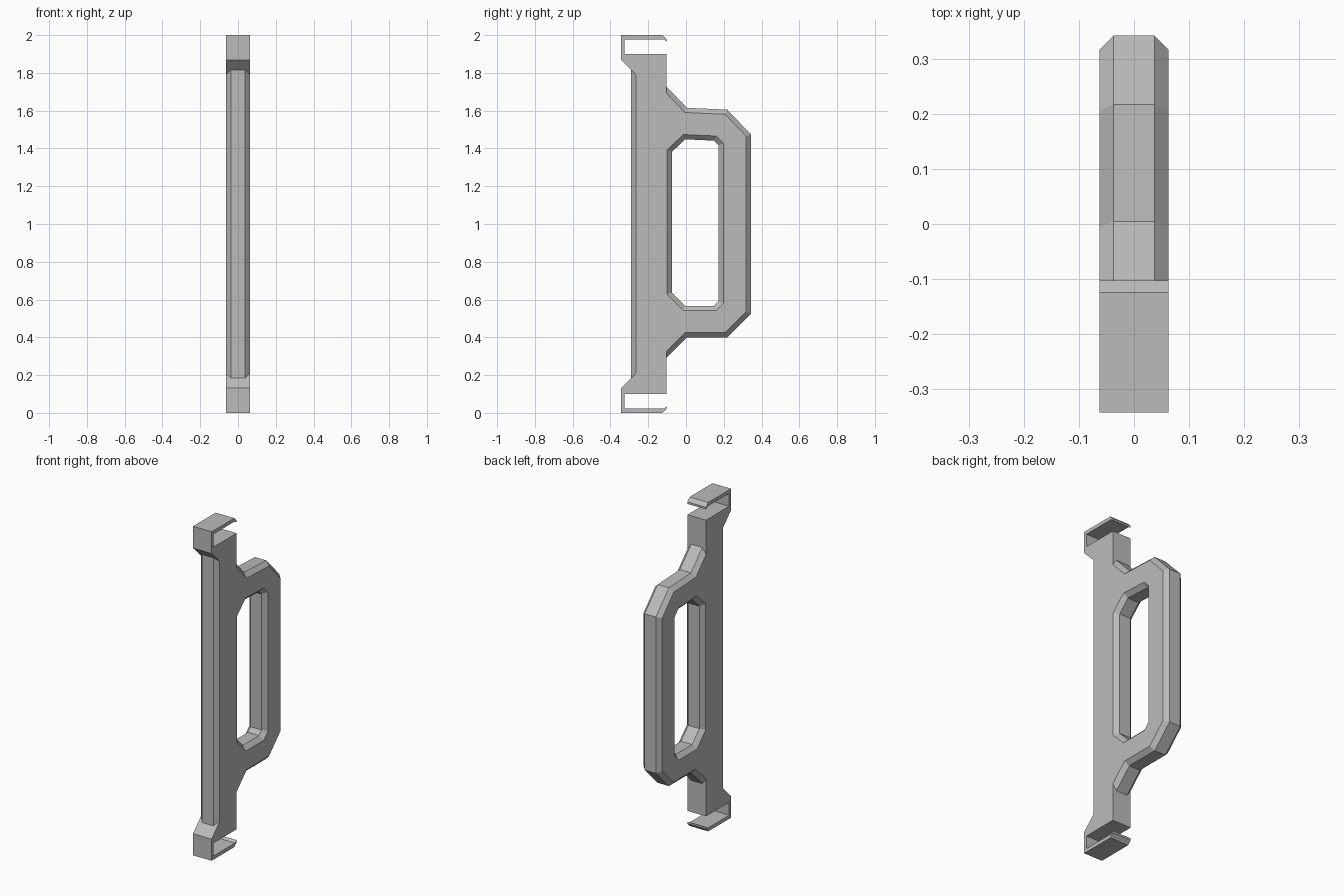
import bpy
import bmesh
from mathutils import Vector

HALF = 0.0625      # half thickness of the plate
CHAMFER = 0.025    # width of the bevelled rims

cube = bpy.data.objects.get("Cube")
if cube:
    bpy.data.objects.remove(cube)

grey = bpy.data.materials.new("plain grey")
grey.use_nodes = True
colour = (0.5, 0.5, 0.5, 1)
grey.diffuse_color = colour
grey.node_tree.nodes["Principled BSDF"].inputs["Base Color"].default_value = colour


def mirrored(half):
    """Close a lower half profile with its upper twin; the upper arm slopes slightly."""
    upper = []
    for y, z, rim in reversed(half):
        rise = 0.015 * (1 - y / 0.343) if rim and y > -0.2 else 0
        upper.append((y, 2 - z + rise, rim))
    return half + upper


def chamfered(profile):
    """Move edges whose two ends are rim points sideways into the material."""
    lines = []
    for i, (y, z, rim) in enumerate(profile):
        y2, z2, rim2 = profile[(i + 1) % len(profile)]
        d = Vector((y2 - y, z2 - z)).normalized()
        n = Vector((-d.y, d.x))
        lines.append((Vector((y, z)) + n * (CHAMFER if rim and rim2 else 0), d))
    points = []
    for i, (p, d) in enumerate(lines):
        q, e = lines[i - 1]
        t = (p - q).cross(d) / e.cross(d)
        points.append(q + e * t)
    return points


# Lower half of the outline: spine foot, hook with lip, then the handle arm
outline = mirrored([
    (-0.29, 0.185, True), (-0.343, 0.132, False), (-0.343, 0, False),
    (-0.125, 0, False), (-0.103, 0.022, False), (-0.103, 0.034, False),
    (-0.118, 0.022, False), (-0.325, 0.022, False), (-0.325, 0.1, False),
    (-0.103, 0.1, False), (-0.103, 0.292, True), (0.005, 0.4, True),
    (0.218, 0.4, True), (0.343, 0.525, True)])

# Grip opening, wound the other way so its rim also widens into the material
opening = mirrored([
    (-0.075, 0.637, True), (-0.005, 0.567, True),
    (0.149, 0.567, True), (0.173, 0.591, True)])[::-1]

bm = bmesh.new()
caps = {-HALF: [], HALF: []}
for profile in (outline, opening):
    full = [Vector((y, z)) for y, z, _ in profile]
    face = chamfered(profile)
    rings = []
    for x, pts in ((-HALF, face), (CHAMFER - HALF, full),
                   (HALF - CHAMFER, full), (HALF, face)):
        rings.append([bm.verts.new((x, p.x, p.y)) for p in pts])
    # Walls and chamfers
    for a, b in zip(rings, rings[1:]):
        for i in range(len(a)):
            bm.faces.new((a[i - 1], a[i], b[i], b[i - 1]))
    for x, ring in ((-HALF, rings[0]), (HALF, rings[-1])):
        caps[x] += [bm.edges.get((ring[i - 1], ring[i])) for i in range(len(ring))]

# Flat sides with the opening left free
for x, edges in caps.items():
    bmesh.ops.triangle_fill(bm, edges=edges, use_beauty=True, normal=(1, 0, 0))
bmesh.ops.recalc_face_normals(bm, faces=bm.faces)

mesh = bpy.data.meshes.new("handle_plate")
bm.to_mesh(mesh)
bm.free()
mesh.materials.append(grey)
plate = bpy.data.objects.new("handle_plate", mesh)
bpy.context.collection.objects.link(plate)
